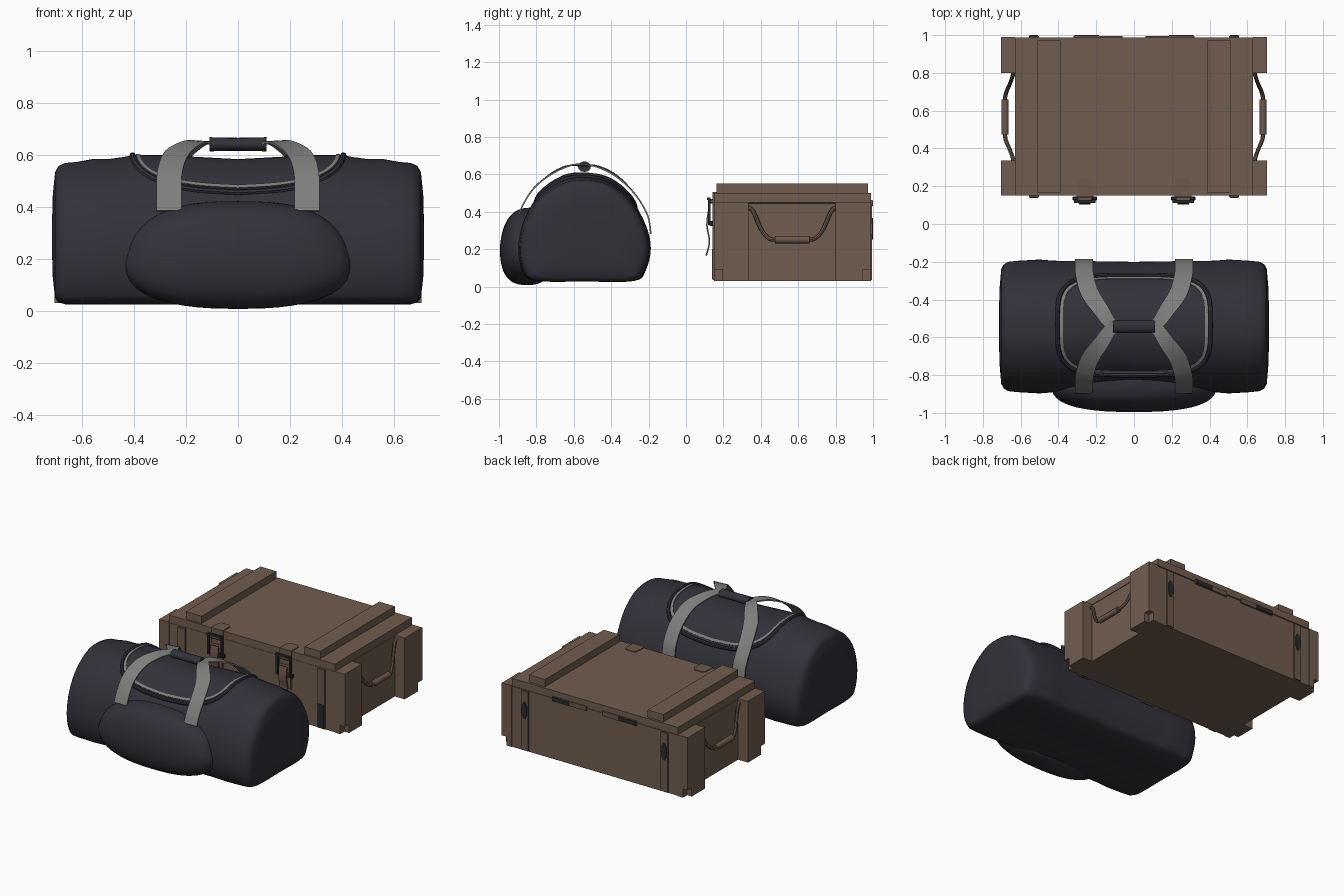
import bpy, bmesh, math
from mathutils import Vector

if "Cube" in bpy.data.objects:
    bpy.data.objects.remove(bpy.data.objects["Cube"])

def mat(name, c):
    m = bpy.data.materials.new(name)
    m.diffuse_color = (*c, 1)
    m.use_nodes = True
    m.node_tree.nodes["Principled BSDF"].inputs["Base Color"].default_value = m.diffuse_color
    return m

WOOD = mat("brown wood", (0.165, 0.108, 0.078))
METAL = mat("brown metal", (0.15, 0.098, 0.07))
DARK = mat("dark metal", (0.022, 0.023, 0.028))
CLOTH = mat("navy cloth", (0.031, 0.031, 0.042))
STRAP = mat("grey webbing", (0.21, 0.21, 0.205))

def finish(name, bm, m, smooth=None):
    bmesh.ops.recalc_face_normals(bm, faces=bm.faces[:])
    me = bpy.data.meshes.new(name)
    bm.to_mesh(me)
    bm.free()
    me.materials.append(m)
    ob = bpy.data.objects.new(name, me)
    bpy.context.collection.objects.link(ob)
    if smooth:
        bpy.ops.object.select_all(action='DESELECT')
        ob.select_set(True)
        bpy.context.view_layer.objects.active = ob
        bpy.ops.object.shade_smooth_by_angle(angle=math.radians(smooth))
    return ob

def box(name, x0, x1, y0, y1, z0, z1, m=WOOD, bevel=0.0):
    bm = bmesh.new()
    bmesh.ops.create_cube(bm, size=1)
    for v in bm.verts:
        v.co = Vector(((x0 + x1) / 2 + v.co.x * (x1 - x0), (y0 + y1) / 2 + v.co.y * (y1 - y0),
                       (z0 + z1) / 2 + v.co.z * (z1 - z0)))
    if bevel:
        bmesh.ops.bevel(bm, geom=bm.edges[:], offset=bevel, segments=1, affect='EDGES')
    return finish(name, bm, m)

def prism(name, pts, direction, m):
    """Extrude a flat outline along a direction."""
    bm = bmesh.new()
    f = bm.faces.new([bm.verts.new(p) for p in pts])
    r = bmesh.ops.extrude_face_region(bm, geom=[f])
    bmesh.ops.translate(bm, vec=direction, verts=[e for e in r['geom'] if isinstance(e, bmesh.types.BMVert)])
    return finish(name, bm, m)

def spline(pts, n, closed=False):
    """Catmull-Rom samples through the points."""
    P = [Vector(p) for p in pts]
    k, out = len(P), []
    get = lambda i: P[i % k] if closed else P[max(0, min(k - 1, i))]
    for i in range(k if closed else k - 1):
        a, b, c, d = get(i - 1), get(i), get(i + 1), get(i + 2)
        for j in range(n):
            t = j / n
            out.append(0.5 * (2 * b + (c - a) * t + (2 * a - 5 * b + 4 * c - d) * t * t + (3 * b - a - 3 * c + d) * t ** 3))
    return out if closed else out + [P[-1]]

def sweep(name, path, section, m, up, closed=False):
    """Sweep section(i) offsets (side, out) along a path; up(p) is the outward direction."""
    bm, rings, n = bmesh.new(), [], len(path)
    for i, p in enumerate(path):
        a = path[i - 1] if closed or i else p
        b = path[(i + 1) % n] if closed or i < n - 1 else p
        t = (b - a).normalized()
        s = t.cross(up(p)).normalized()
        o = s.cross(t)
        rings.append([bm.verts.new(p + s * u + o * v) for u, v in section(i / (n - 1))])
    k = len(rings[0])
    for i in range(n if closed else n - 1):
        for j in range(k):
            A, B = rings[i], rings[(i + 1) % n]
            bm.faces.new((A[j], A[(j + 1) % k], B[(j + 1) % k], B[j]))
    if not closed:
        bm.faces.new(rings[0])
        bm.faces.new(rings[-1])
    return finish(name, bm, m, 40)

def circle(r, k=8):
    return lambda t: [(r * math.cos(2 * math.pi * j / k), r * math.sin(2 * math.pi * j / k)) for j in range(k)]

# ---------- crate ----------
box("crate_body", -0.63, 0.63, 0.155, 0.985, 0.03, 0.445)
box("crate_lid", -0.63, 0.63, 0.15, 0.988, 0.449, 0.5)
box("lid_seam", -0.62, 0.62, 0.165, 0.975, 0.44, 0.455, DARK)
for s in (-1, 1):
    box("lid_batten", s * 0.45 - 0.06, s * 0.45 + 0.06, 0.163, 0.972, 0.5, 0.55)
    # corner posts, notched at the bottom outer corner
    for ya, yb in ((0.15, 0.335), (0.99, 0.80)):
        d = 0.045 if yb > ya else -0.045
        pts = [(s * 0.67, ya + d, 0.03), (s * 0.67, yb, 0.03), (s * 0.67, yb, 0.45),
               (s * 0.67, ya, 0.45), (s * 0.67, ya, 0.09), (s * 0.67, ya + d, 0.09)]
        prism("corner_post_outer", pts, (s * 0.035, 0, 0), WOOD)
        box("corner_post_inner", min(s * .63, s * .67), max(s * .63, s * .67), min(ya, yb), max(ya, yb), 0.03, 0.45)
    # rope handle with grip
    half = [(0.637, 0.33, 0.425), (0.645, 0.36, 0.40), (0.66, 0.40, 0.31), (0.675, 0.435, 0.265), (0.683, 0.48, 0.25)]
    pts = half + [(x, 1.135 - y, z) for x, y, z in reversed(half)]
    path = spline([(s * x, y, z) for x, y, z in pts], 5)
    sweep("crate_handle", path, circle(0.011), METAL, lambda p: Vector((1, 0, 0)))
    sweep("crate_grip", [Vector((s * 0.683, y, 0.25)) for y in (0.475, 0.66)], circle(0.02, 10), METAL,
          lambda p: Vector((1, 0, 0)))
    # metal strips front and back with dark worn plates
    x = s * 0.53
    box("front_strip", x - 0.027, x + 0.027, 0.142, 0.156, 0.035, 0.44, METAL)
    box("front_strip_plate", x - 0.022, x + 0.022, 0.138, 0.143, 0.04, 0.2, DARK)
    box("back_strip", x - 0.027, x + 0.027, 0.984, 0.995, 0.035, 0.44, METAL)
    prism("back_strip_plate", [(x + 0.022 * math.cos(a * math.pi / 5), 0.994, 0.31 + 0.06 * math.sin(a * math.pi / 5))
                               for a in range(10)], (0, 0.006, 0), DARK)
    # hinges
    box("hinge", s * 0.19 - 0.13, s * 0.19 + 0.13, 0.984, 0.996, 0.43, 0.462, METAL)
    box("hinge_plate", s * 0.25 - 0.065, s * 0.25 + 0.065, 0.995, 1.0, 0.432, 0.46, DARK)
    # latch: lid tab, catch, wire bail, lever
    x = s * 0.26
    tab = [(x - 0.045, 0.143), (x + 0.045, 0.143), (x + 0.045, 0.22), (x + 0.028, 0.238), (x - 0.028, 0.238), (x - 0.045, 0.22)]
    prism("latch_tab", [(a, b, 0.499) for a, b in tab], (0, 0, 0.006), METAL)
    box("latch_tab_front", x - 0.045, x + 0.045, 0.142, 0.151, 0.40, 0.505, METAL)
    box("latch_catch", x - 0.04, x + 0.04, 0.118, 0.145, 0.445, 0.468, METAL, 0.004)
    box("latch_base", x - 0.04, x + 0.04, 0.142, 0.157, 0.24, 0.37, METAL)
    box("latch_pivot", x - 0.065, x + 0.065, 0.125, 0.146, 0.325, 0.35, DARK, 0.004)
    for e in (-1, 1):
        box("latch_bail_side", x + e * 0.05 - 0.007, x + e * 0.05 + 0.007, 0.118, 0.132, 0.33, 0.475, DARK)
    box("latch_bail_top", x - 0.057, x + 0.057, 0.112, 0.126, 0.462, 0.476, DARK)
    lever = spline([(x, 0.12, 0.4), (x, 0.112, 0.33), (x, 0.125, 0.24), (x, 0.108, 0.165)], 4)
    sweep("latch_lever", lever, lambda t: [(-.03, -.004), (.03, -.004), (.03, .004), (-.03, .004)], METAL,
          lambda p: Vector((0, -1, 0)))

# ---------- duffel bag ----------
PROFILE = [(0, -0.80, 0.03), (0, -0.865, 0.075), (0, -0.89, 0.2), (0, -0.86, 0.35), (0, -0.78, 0.475),
           (0, -0.66, 0.555), (0, -0.55, 0.573), (0, -0.42, 0.55), (0, -0.30, 0.46), (0, -0.22, 0.32),
           (0, -0.195, 0.2), (0, -0.22, 0.09), (0, -0.28, 0.03), (0, -0.54, 0.027)]
SEC = spline(PROFILE, 4, True)
# x, depth scale, height scale, end-cap shrink
STATIONS = [(0, 0.985, 1.02, 1), (0.15, 0.99, 1.035, 1), (0.3, 1.0, 1.05, 1), (0.4, 1.0, 1.05, 1), (0.44, 1.005, 1.035, 1),
            (0.5, 1.02, 1.02, 1), (0.56, 1.01, 1.02, 1), (0.62, 1.0, 1.0, 1), (0.665, 0.99, 0.995, 0.995),
            (0.69, 0.98, 0.99, 0.965), (0.703, 0.97, 0.98, 0.9), (0.712, 0.95, 0.98, 0.6), (0.715, 0.95, 0.98, 0.2)]

def scale_at(x):
    for a, b in zip(STATIONS, STATIONS[1:]):
        if abs(x) <= b[0]:
            t = (abs(x) - a[0]) / (b[0] - a[0])
            return [p + (q - p) * t for p, q in zip(a[1:], b[1:])]
    return STATIONS[-1][1:]

def body_point(p, x):
    sy, sz, c = scale_at(x)
    y, z = (p.y + 0.54) * sy, 0.03 + (p.z - 0.03) * sz
    return Vector((x, -0.54 + y * c, 0.28 + (z - 0.28) * c))

def top_point(x, y):
    """Point on the upper bag surface above (x, y)."""
    pts = [body_point(p, x) for p in SEC[8:41]]
    for a, b in zip(pts, pts[1:]):
        if a.y <= y <= b.y:
            return a.lerp(b, (y - a.y) / (b.y - a.y))
    return pts[16]

bm = bmesh.new()
xs = [-s[0] for s in reversed(STATIONS[1:])] + [s[0] for s in STATIONS]
rings = [[bm.verts.new(body_point(p, x)) for p in SEC] for x in xs]
for A, B in zip(rings, rings[1:]):
    for j in range(len(SEC)):
        k = (j + 1) % len(SEC)
        bm.faces.new((A[j], A[k], B[k], B[j]))
bm.faces.new(rings[0])
bm.faces.new(rings[-1])
finish("bag_body", bm, CLOTH, 60)

# front pocket: a squashed rounded block, narrower at the top
bm = bmesh.new()
bmesh.ops.create_uvsphere(bm, u_segments=48, v_segments=28, radius=1)
power = lambda v, e: math.copysign(abs(v) ** e, v)
for v in bm.verts:
    x, y, z = (power(c, 0.75) for c in v.co)
    w = 0.43 - 0.05 * z
    v.co = Vector((x * w, -0.85 + y * 0.145 + 0.025 * z * (z > 0), 0.215 + z * 0.207 + 0.02 * x * x * (z < 0)))
finish("bag_pocket", bm, CLOTH, 60)

# opening on the top: raised dark piping with grey zip just inside
def outline(hx, hy, n=96):
    return [(hx * power(math.cos(2 * math.pi * i / n), 0.5), -0.535 + hy * power(math.sin(2 * math.pi * i / n), 0.5))
            for i in range(n)]
outward = lambda p: Vector((0, p.y + 0.54, p.z - 0.25)).normalized()
sweep("bag_flap_piping", [top_point(x, y) for x, y in outline(0.405, 0.265)], circle(0.012), CLOTH, outward, True)
sweep("bag_zip", [top_point(x, y) for x, y in outline(0.385, 0.248)],
      lambda t: [(-.008, -.004), (.008, -.004), (.008, .005), (-.008, .005)], STRAP, outward, True)

# carrying straps meeting at the grip
for s in (-1, 1):
    for name, pts in (
        ("front_strap", [(0.265, -0.893, 0.385), (0.265, -0.865, 0.45), (0.262, -0.805, 0.535), (0.235, -0.715, 0.605),
                         (0.175, -0.63, 0.645), (0.13, -0.565, 0.65), (0.095, -0.545, 0.642)]),
        ("back_strap", [(0.265, -0.188, 0.28), (0.265, -0.205, 0.38), (0.262, -0.27, 0.49), (0.235, -0.365, 0.585),
                        (0.175, -0.455, 0.635), (0.13, -0.52, 0.65), (0.095, -0.54, 0.642)])):
        path = spline([(s * x, y, z) for x, y, z in pts], 5)
        def ribbon(t):
            w = 0.048 - 0.02 * max(0, (t - 0.5) / 0.5)
            return [(-w, -.004), (w, -.004), (w, .004), (-w, .004)]
        sweep("bag_" + name, path, ribbon, STRAP, outward)
grip = [Vector((x, -0.543, 0.641)) for x in (-0.11, -0.1, -0.05, 0, 0.05, 0.1, 0.11)]
sweep("bag_grip", grip, lambda t: [(0.034 * math.cos(a * math.pi / 8), (0.025 + 0.003 * abs(2 * t - 1)) * math.sin(a * math.pi / 8))
                                   for a in range(16)], CLOTH, lambda p: Vector((0, 0, 1)))
